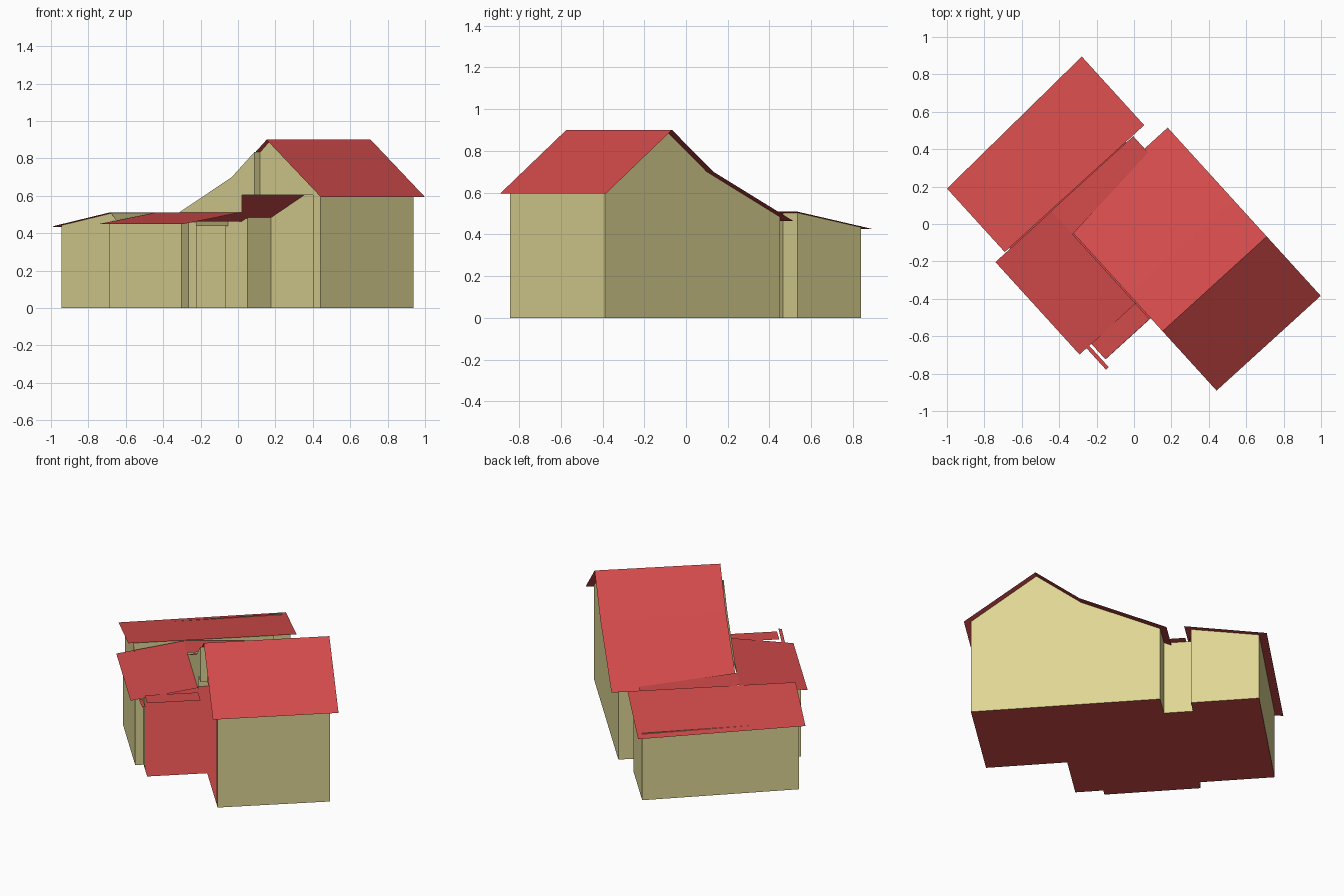
import bpy, bmesh, math
from mathutils import Matrix, Vector

cube = bpy.data.objects.get("Cube")
if cube:
    bpy.data.objects.remove(cube, do_unlink=True)

TURN = Matrix.Rotation(math.radians(42.3), 4, 'Z')   # house sits diagonally
UP, DOWN = Vector((0, 0, 1)), Vector((0, 0, -1))
U, V = Vector((1, 0, 0)), Vector((0, 1, 0))


def material(name, srgb):
    col = [((c / 255 + 0.055) / 1.055) ** 2.4 for c in srgb] + [1.0]
    m = bpy.data.materials.new(name)
    m.use_nodes = True
    m.diffuse_color = col
    bsdf = m.node_tree.nodes["Principled BSDF"]
    bsdf.inputs["Base Color"].default_value = col
    bsdf.inputs["Roughness"].default_value = 0.9
    return m


RED = material("roof_red", (212, 75, 75))
CREAM = material("wall_cream", (222, 214, 148))


def sheet(name, mat, panels):
    """Flat panels, each a (points, outward direction) pair, in house axes."""
    bm = bmesh.new()
    for points, outward in panels:
        f = bm.faces.new([bm.verts.new(p) for p in points])
        f.normal_update()
        if f.normal.dot(outward) < 0:
            f.normal_flip()
    bmesh.ops.remove_doubles(bm, verts=bm.verts, dist=0.0005)
    bm.transform(TURN)
    me = bpy.data.meshes.new(name)
    bm.to_mesh(me)
    bm.free()
    me.materials.append(mat)
    ob = bpy.data.objects.new(name, me)
    bpy.context.collection.objects.link(ob)
    return ob


def along_u(profile, u0, u1):
    """Sweep a (v, z) roof profile along the u axis."""
    return [([(u0, *a), (u1, *a), (u1, *b), (u0, *b)], UP)
            for a, b in zip(profile, profile[1:])]


def along_v(profile, v0, v1):
    """Sweep a (u, z) roof profile along the v axis."""
    return [([(a[0], v0, a[1]), (a[0], v1, a[1]), (b[0], v1, b[1]), (b[0], v0, b[1])], UP)
            for a, b in zip(profile, profile[1:])]


def gable(u, outline, outward):
    return ([(u, v, z) for v, z in outline], outward)


def wall(a, b, height, outward, base=0.0):
    return ([(*a, base), (*b, base), (*b, height), (*a, height)], outward)


# Shared levels and plan lines
RIDGE, KINK = (-0.527, 0.9), (-0.26, 0.7)
EAST, WEST, FRONT, REAR = 0.433, -0.24, -0.92, 0.215

# Main house
sheet("main_roof", RED, along_u([(-0.956, 0.595), RIDGE, KINK, (0.26, 0.463)], -0.273, 0.48))
sheet("main_walls", CREAM, [
    wall((WEST, FRONT), (EAST, FRONT), 0.618, -V),
    wall((EAST, REAR), (0.263, REAR), 0.483, V),
    gable(EAST, [(FRONT, 0), (REAR, 0), (REAR, 0.483), KINK, RIDGE, (FRONT, 0.618)], U),
    # west gable with the large open bay
    gable(WEST, [(FRONT, 0), (FRONT, 0.618), RIDGE, (-0.44, 0.834), (-0.44, 0.605),
                 (-0.858, 0.605), (-0.858, 0)], -U),
])
# Projecting upper gable over the low wing
sheet("upper_gable", CREAM, [
    gable(-0.282, [(-0.44, 0.605), (-0.44, 0.834), KINK, (0.16, 0.51), (-0.343, 0.51),
                   (-0.343, 0.605)], -U),
    wall((-0.282, -0.44), (WEST, -0.44), 0.834, -V, 0.605),
])

# Low wing crossing into the main roof
sheet("wing_roof", RED, along_v([(-0.685, 0.45), (-0.28, 0.51)], -0.32, 0.348))
sheet("link_roof", RED, [([(-0.28, 0.18, 0.51), (0.313, 0.232, 0.478),
                           (0.313, 0.35, 0.478), (-0.28, 0.35, 0.51)], UP)])
sheet("wing_walls", CREAM, [
    wall((-0.65, -0.265), (-0.65, 0.31), 0.455, -U),
    wall((-0.65, -0.265), (-0.6, -0.265), 0.456, -V),
    wall((-0.65, 0.31), (-0.58, 0.31), 0.455, V),
    wall((-0.6, -0.265), (-0.6, -0.33), 0.46, -U),
    wall((0.263, REAR), (0.263, 0.39), 0.48, U),
])

# Open porch
sheet("porch_roof", RED, [([(-0.6, -0.432, 0.48), (-0.28, -0.432, 0.48),
                            (-0.28, -0.32, 0.48), (-0.6, -0.32, 0.48)], UP)])
sheet("eave_strip", RED, [([(-0.635, -0.32, 0.455), (-0.615, -0.32, 0.458),
                            (-0.615, -0.475, 0.478), (-0.635, -0.475, 0.475)], UP)])

# Rear wing with a single slope
sheet("rear_roof", RED, [([(-0.612, 0.354, 0.51), (0.396, 0.354, 0.51),
                           (0.396, 0.85, 0.425), (-0.612, 0.813, 0.435)], UP)])
sheet("rear_walls", CREAM, [
    wall((-0.58, 0.765), (0.365, 0.8), 0.44, V),
    wall((0.263, 0.39), (0.365, 0.39), 0.503, -V),
    wall((-0.58, 0.37), (0.263, 0.37), 0.507, -V, 0.44),
    gable(0.365, [(0.39, 0), (0.8, 0), (0.8, 0.434), (0.39, 0.503)], U),
    gable(-0.58, [(0.31, 0), (0.765, 0), (0.765, 0.442), (0.37, 0.507), (0.31, 0.455)], -U),
])

# Ground floor slab
plan = [(WEST, FRONT), (EAST, FRONT), (EAST, REAR), (0.263, REAR), (0.263, 0.39),
        (0.365, 0.39), (0.365, 0.8), (-0.58, 0.765), (-0.58, 0.31), (-0.65, 0.31),
        (-0.65, -0.265), (-0.6, -0.265), (-0.6, -0.433), (WEST, -0.433)]
sheet("floor", RED, [([(u, v, 0) for u, v in plan], DOWN)])
